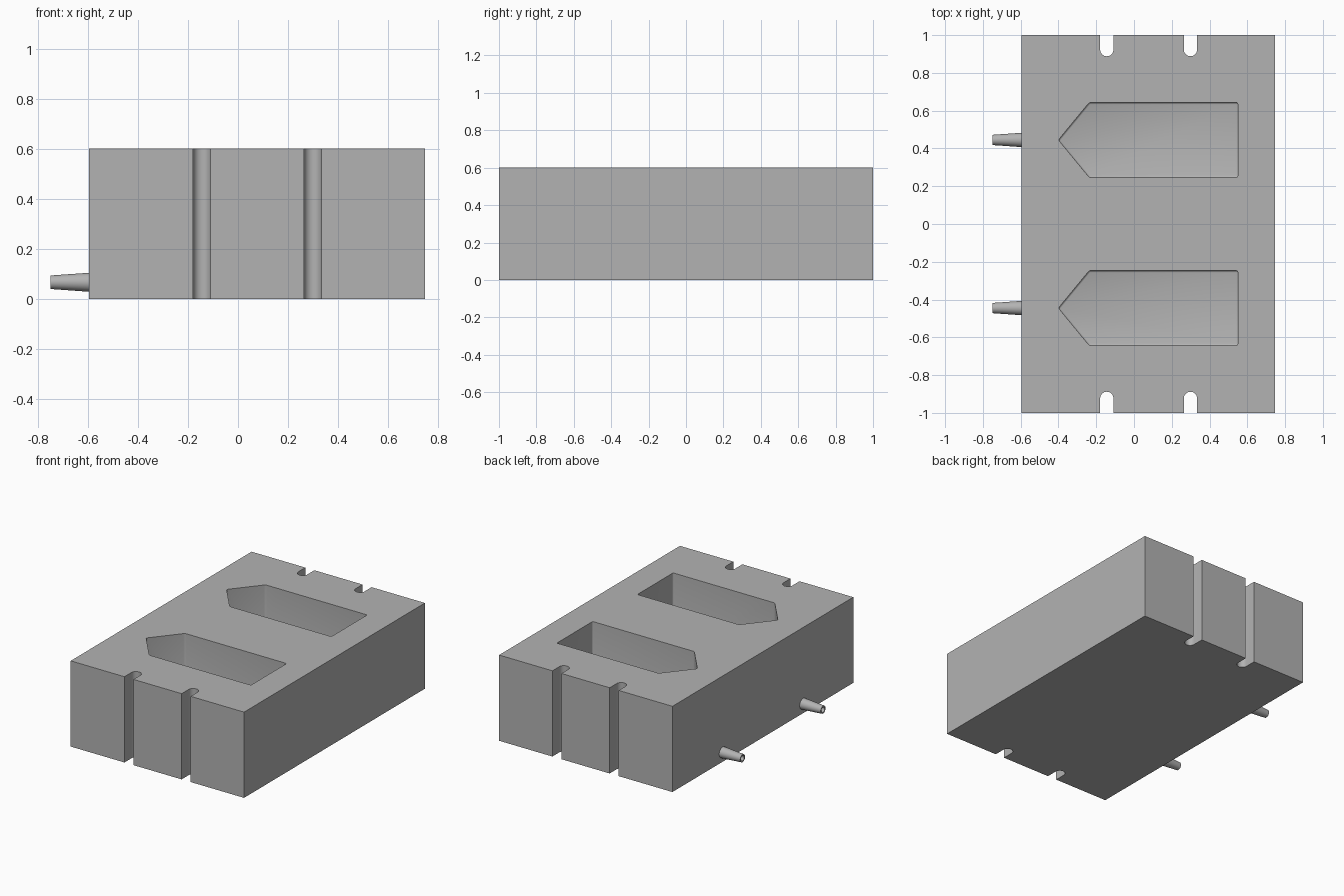
import bpy, bmesh, math
from mathutils import Matrix

if "Cube" in bpy.data.objects:
    bpy.data.objects.remove(bpy.data.objects["Cube"])

LEFT, RIGHT, HALF, TOP = -0.595, 0.747, 1.0, 0.6
SLOT_X, SLOT_R, SLOT_END = (-0.144, 0.299), 0.035, 0.888
POCKET_Y, FLOOR = 0.445, 0.04
NOZZLE_Z, BORE = 0.066, 0.018

grey = bpy.data.materials.new("plain grey")
grey.use_nodes = True
grey.diffuse_color = (0.45, 0.45, 0.45, 1)
grey.node_tree.nodes["Principled BSDF"].inputs["Base Color"].default_value = (0.45, 0.45, 0.45, 1)


def finish(name, bm):
    bmesh.ops.recalc_face_normals(bm, faces=bm.faces)
    mesh = bpy.data.meshes.new(name)
    bm.to_mesh(mesh)
    bm.free()
    mesh.materials.append(grey)
    obj = bpy.data.objects.new(name, mesh)
    bpy.context.collection.objects.link(obj)
    return obj


def prism(outline, z0, z1):
    bm = bmesh.new()
    face = bm.faces.new([bm.verts.new((x, y, z0)) for x, y in outline])
    new = bmesh.ops.extrude_face_region(bm, geom=[face])["geom"]
    bmesh.ops.translate(bm, vec=(0, 0, z1 - z0),
                        verts=[v for v in new if isinstance(v, bmesh.types.BMVert)])
    return bm


def smooth(obj):
    bpy.ops.object.select_all(action='DESELECT')
    obj.select_set(True)
    bpy.context.view_layer.objects.active = obj
    bpy.ops.object.shade_smooth_by_angle(angle=math.radians(35))


# Block outline with round-ended slots along the front, repeated on the back
front = [(LEFT, -HALF)]
for cx in SLOT_X:
    front.append((cx - SLOT_R, -HALF))
    for i in range(17):
        a = math.pi * (1 - i / 16)
        front.append((cx + SLOT_R * math.cos(a),
                      -SLOT_END - SLOT_R + SLOT_R * math.sin(a)))
    front.append((cx + SLOT_R, -HALF))
front.append((RIGHT, -HALF))
back = [(x, -y) for x, y in reversed(front)]
block = finish("block", prism(front + back, 0, TOP))

# Pointed pockets with softened corners, and the bores that drain them
cutters = []
for y in (-POCKET_Y, POCKET_Y):
    outline = [(-0.4, y), (-0.237, y - 0.198), (0.55, y - 0.198),
               (0.55, y + 0.198), (-0.237, y + 0.198)]
    bm = prism(outline, FLOOR, TOP + 0.1)
    bmesh.ops.bevel(bm, geom=bm.edges[:], offset=0.01, segments=3,
                    profile=0.5, affect='EDGES')
    cutters.append(finish("pocket_cutter", bm))
    bm = bmesh.new()
    bmesh.ops.create_cone(bm, cap_ends=True, segments=32, radius1=BORE, radius2=BORE, depth=0.4,
                          matrix=Matrix.Translation((-0.47, y, NOZZLE_Z))
                          @ Matrix.Rotation(math.pi / 2, 4, 'Y'))
    cutters.append(finish("bore_cutter", bm))

bpy.context.view_layer.objects.active = block
for cutter in cutters:
    mod = block.modifiers.new("cut", 'BOOLEAN')
    mod.operation = 'DIFFERENCE'
    mod.solver = 'EXACT'
    mod.object = cutter
    bpy.ops.object.modifier_apply(modifier=mod.name)
    bpy.data.objects.remove(cutter)
smooth(block)

# Hollow tapered nozzles on the right side
for side, y in (("front", -POCKET_Y), ("back", POCKET_Y)):
    bm = bmesh.new()
    section = [(LEFT, BORE), (LEFT, 0.038), (-0.75, 0.027), (-0.75, BORE)]
    verts = [bm.verts.new((x, y, NOZZLE_Z + r)) for x, r in section]
    edges = [bm.edges.new(pair) for pair in zip(verts, verts[1:] + verts[:1])]
    bmesh.ops.spin(bm, geom=verts + edges, cent=(0, y, NOZZLE_Z), axis=(1, 0, 0),
                   angle=math.tau, steps=32)
    bmesh.ops.remove_doubles(bm, verts=bm.verts, dist=0.0001)
    smooth(finish(side + "_nozzle", bm))
